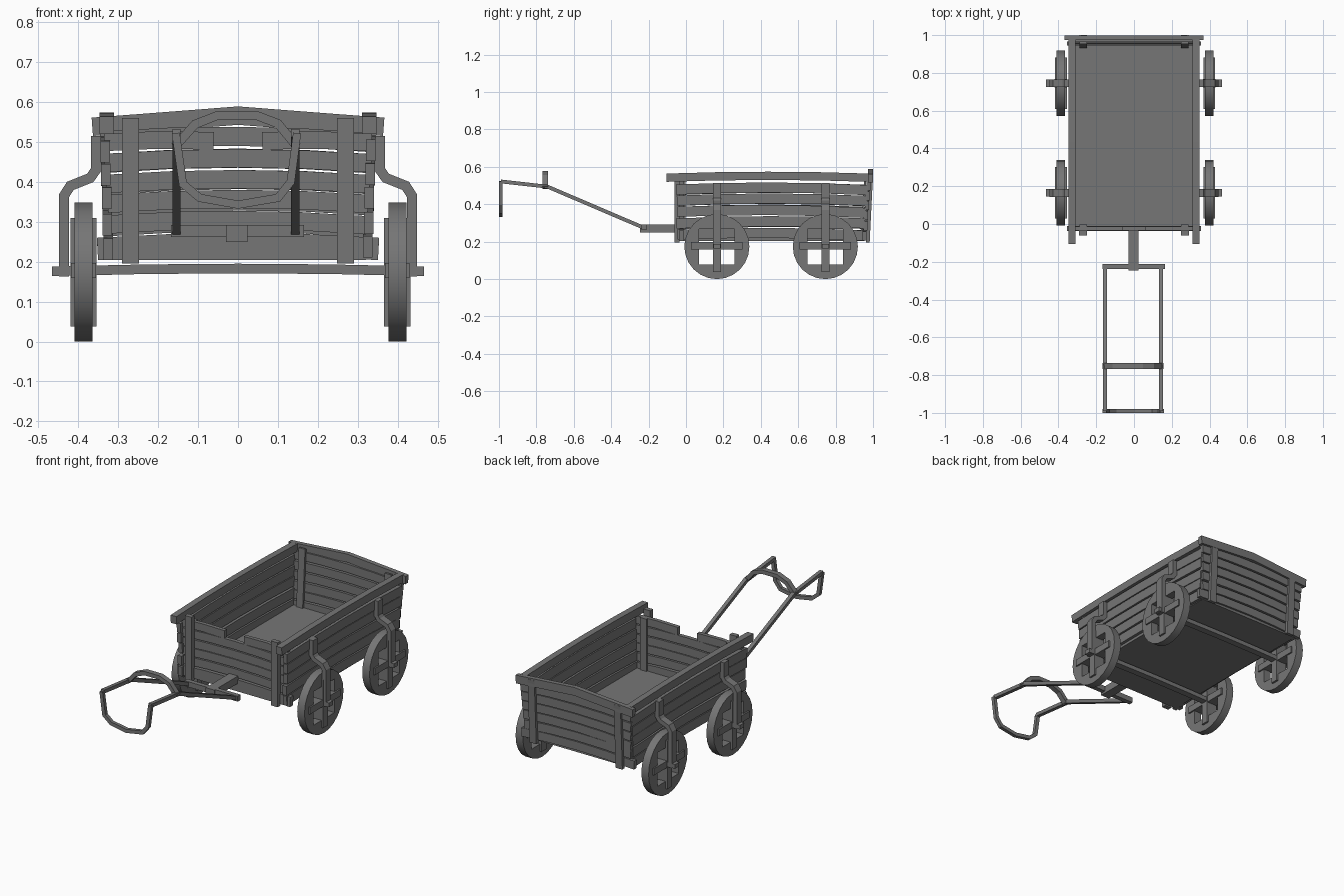
import bpy, bmesh, math, random
from mathutils import Vector

if "Cube" in bpy.data.objects:
    bpy.data.objects.remove(bpy.data.objects["Cube"])

random.seed(4)
wood = bpy.data.materials.new("weathered_grey_wood")
wood.diffuse_color = (0.18, 0.18, 0.18, 1)
wood.use_nodes = True
wood.node_tree.nodes["Principled BSDF"].inputs["Base Color"].default_value = wood.diffuse_color


def finish(name, bm, smooth=False):
    bmesh.ops.recalc_face_normals(bm, faces=bm.faces[:])
    me = bpy.data.meshes.new(name)
    bm.to_mesh(me)
    bm.free()
    me.materials.append(wood)
    ob = bpy.data.objects.new(name, me)
    bpy.context.collection.objects.link(ob)
    if smooth:
        bpy.context.view_layer.objects.active = ob
        ob.select_set(True)
        bpy.ops.object.shade_smooth_by_angle(angle=math.radians(35))
        ob.select_set(False)
    return ob


def beam(name, pts, plane, pos, depth, width):
    """Rectangular beam swept along a mitred path in the XZ or YZ plane."""
    pts = [Vector(p) for p in pts]
    bm, rings = bmesh.new(), []
    for i, p in enumerate(pts):
        dirs = []
        if i > 0:
            dirs.append((p - pts[i - 1]).normalized())
        if i < len(pts) - 1:
            dirs.append((pts[i + 1] - p).normalized())
        t = sum(dirs, Vector((0, 0))).normalized()
        n = Vector((-t.y, t.x)) * (width / 2 / max(t.dot(dirs[0]), 0.5))
        ring = []
        for s, d in ((-1, -1), (1, -1), (1, 1), (-1, 1)):
            q, o = p + n * s, pos + d * depth / 2
            ring.append(bm.verts.new((q.x, o, q.y) if plane == "XZ" else (o, q.x, q.y)))
        rings.append(ring)
    for a, b in zip(rings, rings[1:]):
        for k in range(4):
            bm.faces.new((a[k], a[(k + 1) % 4], b[(k + 1) % 4], b[k]))
    bm.faces.new(rings[0])
    bm.faces.new(rings[-1][::-1])
    return finish(name, bm)


def bowed(a, b, z, rise, n=4, wobble=0.0):
    """Path from a to b that bows upward in the middle."""
    w = [random.uniform(-wobble, wobble) for _ in range(2)]
    return [(a + (b - a) * i / n,
             z + rise * (1 - (2 * i / n - 1) ** 2) + w[0] * (1 - i / n) + w[1] * i / n)
            for i in range(n + 1)]


def wheel_rim(name, x, y, z, r=0.174, half=0.095, thick=0.045, n=24):
    """Round rim with a square opening."""
    bm, loops = bmesh.new(), []
    for dx, outer in ((-1, 1), (1, 1), (1, 0), (-1, 0)):
        loop = []
        for i in range(n):
            a = 2 * math.pi * i / n
            c, s = math.cos(a), math.sin(a)
            rad = r if outer else half / max(abs(c), abs(s))
            loop.append(bm.verts.new((x + dx * thick / 2, y + rad * c, z + rad * s)))
        loops.append(loop)
    for k in range(4):
        a, b = loops[k], loops[(k + 1) % 4]
        for i in range(n):
            j = (i + 1) % n
            bm.faces.new((a[i], a[j], b[j], b[i]))
    finish(name, bm, smooth=True)


# Floor
beam("floor", [(-0.035, 0.217), (0.955, 0.217)], "YZ", 0, 0.64, 0.026)

# Side walls: five bowed planks and a top rail each
for side, s in (("left", -1), ("right", 1)):
    for k in range(5):
        beam(f"{side}_plank_{k}",
             bowed(-0.05 + random.uniform(-0.006, 0.006), 0.95 + 0.006 * k,
                   0.235 + 0.061 * k, 0.012, wobble=0.004),
             "YZ", s * (0.325 + 0.002 * k), 0.024, 0.054)
    beam(f"{side}_top_rail", bowed(-0.105, 0.98, 0.542, 0.01), "YZ", s * 0.329, 0.036, 0.044)

# Front wall: planks, the top one split by a notch
beam("front_bottom_plank", bowed(-0.352, 0.352, 0.232, 0.012), "XZ", -0.024, 0.028, 0.056)
for k in range(4):
    w = 0.322 + 0.004 * k
    beam(f"front_plank_{k}", bowed(-w, w, 0.291 + 0.052 * k, 0.012, wobble=0.003),
         "XZ", -0.024, 0.022, 0.046)
for side, s in (("left", -1), ("right", 1)):
    beam(f"front_{side}_notch_plank", [(s * 0.335, 0.499), (s * 0.2, 0.505), (s * 0.061, 0.503)],
         "XZ", -0.024, 0.022, 0.044)

# Back wall: outward leaning planks and an arched top rail
for k in range(6):
    w = 0.352 if k == 0 else 0.33 + 0.003 * k
    beam(f"back_plank_{k}", bowed(-w, w, 0.232 + 0.0535 * k, 0.014, wobble=0.003),
         "XZ", 0.955 + 0.004 * k, 0.022, 0.048)
beam("back_top_rail", [(-0.365, 0.538), (-0.18, 0.552), (0, 0.566), (0.18, 0.552), (0.365, 0.538)],
     "XZ", 0.986, 0.026, 0.046)

# Upright posts outside and thin battens inside the end walls
for side, s in (("left", -1), ("right", 1)):
    x = s * 0.269
    beam(f"front_{side}_post", [(-0.048, 0.196), (-0.048, 0.56)], "YZ", x, 0.042, 0.026)
    beam(f"front_{side}_batten", [(-0.008, 0.23), (-0.008, 0.525)], "YZ", x, 0.04, 0.012)
    beam(f"back_{side}_post", [(0.972, 0.196), (0.99, 0.56)], "YZ", x, 0.042, 0.02)
    beam(f"back_{side}_batten", [(0.938, 0.23), (0.96, 0.555)], "YZ", x, 0.04, 0.012)

# Axles, wheels and bent straps
for end, y in (("front", 0.165), ("back", 0.745)):
    beam(f"{end}_axle", bowed(-0.466, 0.466, 0.176, 0.007), "XZ", y, 0.038, 0.024)
    for side, s, wx in (("left", -1, -0.387), ("right", 1, 0.399)):
        wheel_rim(f"{end}_{side}_wheel_rim", wx, y, 0.174)
        beam(f"{end}_{side}_wheel_upright", [(y, 0.038), (y, 0.31)], "YZ", wx, 0.066, 0.043)
        beam(f"{end}_{side}_wheel_crossbar", [(y - 0.137, 0.178), (y + 0.137, 0.178)],
             "YZ", wx, 0.062, 0.038)
        path = [(0.436, 0.163), (0.436, 0.365), (0.42, 0.39), (0.37, 0.41),
                (0.356, 0.43), (0.356, 0.515)]
        beam(f"{end}_{side}_strap", [(s * px, pz) for px, pz in path], "XZ", y, 0.042, 0.025)

# Drawbar with crossbar
beam("drawbar", [(-0.245, 0.271), (-0.03, 0.271)], "YZ", -0.003, 0.054, 0.042)
beam("drawbar_crossbar", [(-0.168, 0.277), (0.165, 0.277)], "XZ", -0.225, 0.026, 0.03)

# Pull handle: two bent shafts, raised arch and hanging grip
for side, x in (("left", -0.154), ("right", 0.143)):
    beam(f"{side}_shaft", [(-0.225, 0.274), (-0.74, 0.494), (-0.99, 0.522)],
         "YZ", x, 0.021, 0.02)
beam("handle_arch", [(-0.158, 0.488), (-0.108, 0.544), (-0.05, 0.567), (0.045, 0.567),
                     (0.1, 0.546), (0.148, 0.488)], "XZ", -0.752, 0.03, 0.022)
beam("handle_grip", [(-0.156, 0.522), (-0.138, 0.395), (-0.096, 0.36), (0, 0.343),
                     (0.1, 0.36), (0.132, 0.4), (0.148, 0.522)], "XZ", -0.99, 0.02, 0.02)
